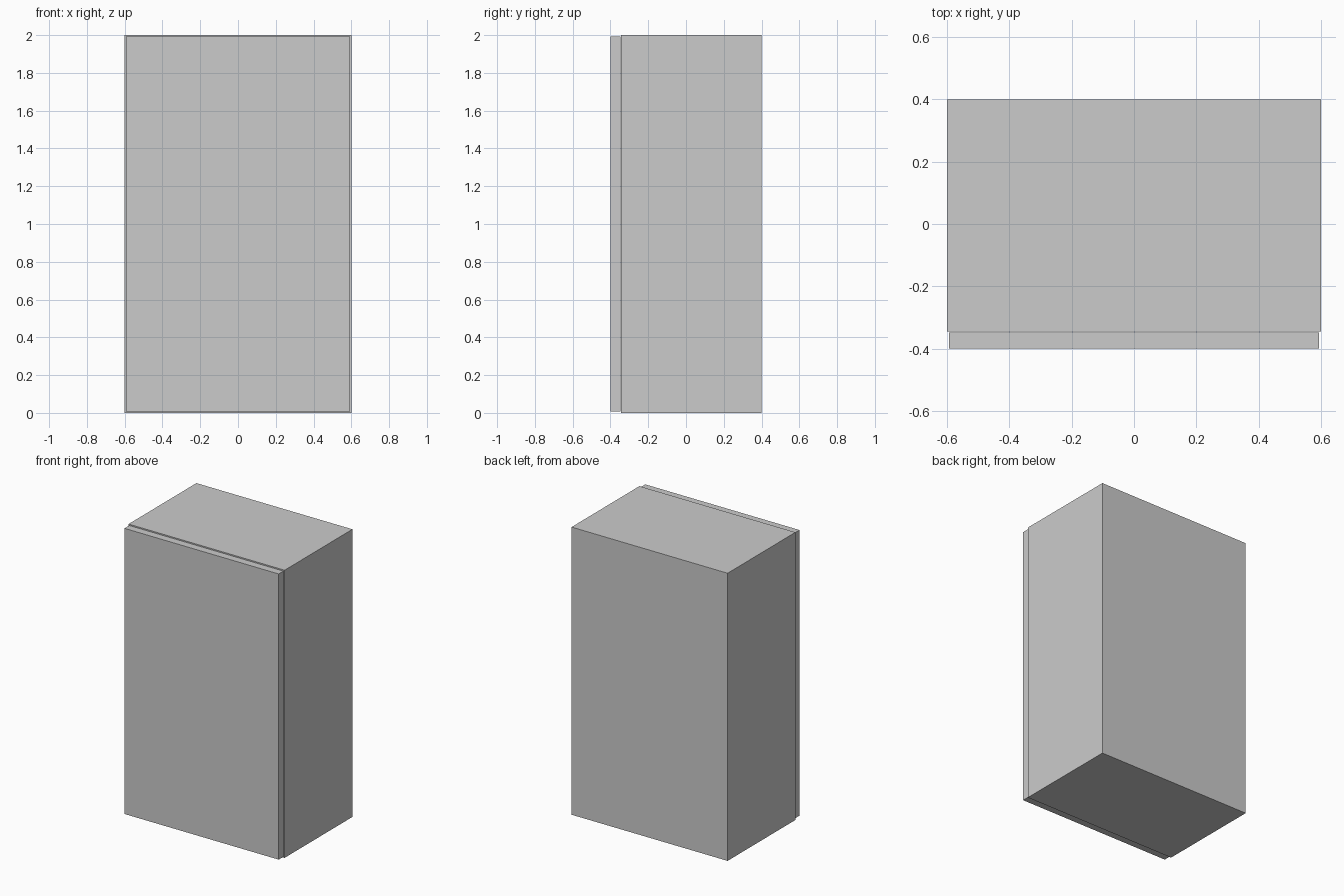
import bpy

if "Cube" in bpy.data.objects:
    bpy.data.objects.remove(bpy.data.objects["Cube"])

W, H = 1.2, 2.0            # overall width and height
FRONT, BACK = -0.345, 0.4  # carcass depth range
T = 0.047                  # panel thickness


def box(name, x, y, z):
    """Box from (min, max) ranges on each axis."""
    bpy.ops.mesh.primitive_cube_add(size=1, location=[sum(r) / 2 for r in (x, y, z)])
    ob = bpy.context.object
    ob.name = name
    ob.scale = [r[1] - r[0] for r in (x, y, z)]
    bpy.ops.object.transform_apply(location=False, rotation=False, scale=True)
    return ob


inner = (-W / 2 + T, W / 2 - T)

# Side panels, full height
box("left_side", (-W / 2, inner[0]), (FRONT, BACK), (0, H))
box("right_side", (inner[1], W / 2), (FRONT, BACK), (0, H))

# Top and bottom boards between the sides
box("bottom_board", inner, (FRONT, BACK), (0, T))
box("top_board", inner, (FRONT, BACK), (H - T, H))

# Back panel, flush with the carcass
box("back_panel", inner, (BACK - T, BACK), (T, H - T))

# Door, slightly smaller than the carcass, with a thin gap behind it
box("door", (-0.593, 0.593), (-0.4, FRONT - 0.003), (0.007, H - 0.007))
